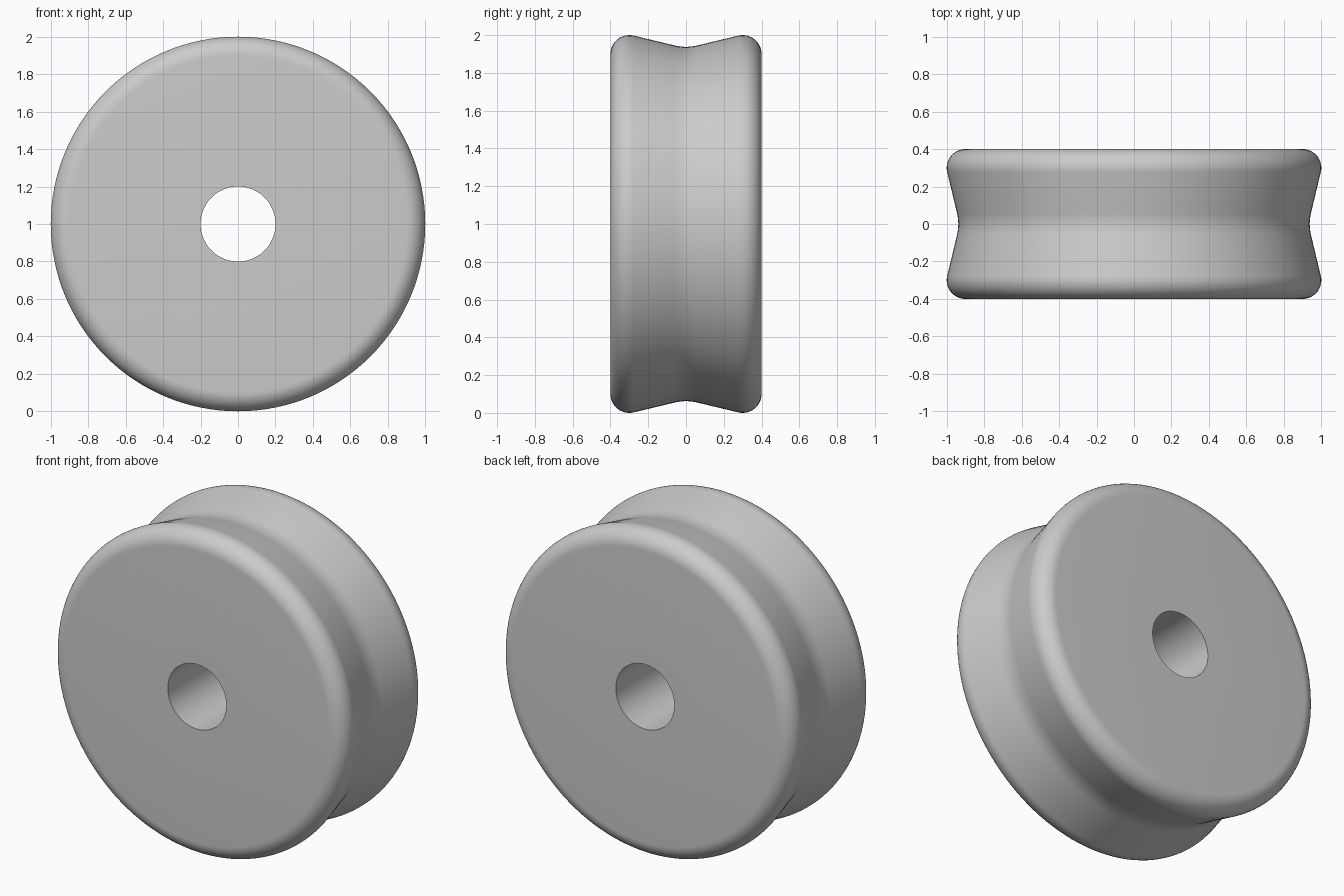
import bpy, bmesh, math
from mathutils import Matrix, Vector

if "Cube" in bpy.data.objects:
    bpy.data.objects.remove(bpy.data.objects["Cube"])

SEGMENTS = 128
HALF_WIDTH, BORE, FILLET = 0.40, 0.20, 0.10
GROOVE_R, GROOVE_ROUND = 0.938, 0.25
SLOPE = math.radians(13.4)

grey = bpy.data.materials.new("light_grey")
grey.diffuse_color = (0.6, 0.6, 0.6, 1)
grey.use_nodes = True
grey.node_tree.nodes["Principled BSDF"].inputs["Base Color"].default_value = grey.diffuse_color

# Half profile as (y, radius): bore edge, rounded rim, sloped groove wall, rounded groove floor
half = [(HALF_WIDTH, BORE)]
for i in range(13):
    a = (math.pi / 2 + SLOPE) * i / 12
    half.append((0.3 + FILLET * math.cos(a), 0.9 + FILLET * math.sin(a)))
for i in range(5):
    a = SLOPE * (1 - i / 4)
    half.append((GROOVE_ROUND * math.sin(a),
                 GROOVE_R + GROOVE_ROUND * (1 - math.cos(a))))
profile = half + [(-y, r) for y, r in reversed(half[:-1])]

# Spin the closed profile around the y axis
bm = bmesh.new()
verts = [bm.verts.new((r, y, 0)) for y, r in profile]
edges = [bm.edges.new((verts[i], verts[(i + 1) % len(verts)])) for i in range(len(verts))]
bmesh.ops.spin(bm, geom=verts + edges, cent=(0, 0, 0), axis=(0, 1, 0),
               angle=2 * math.pi, steps=SEGMENTS, use_merge=True)
bmesh.ops.remove_doubles(bm, verts=bm.verts, dist=1e-5)
bmesh.ops.recalc_face_normals(bm, faces=bm.faces)
bmesh.ops.translate(bm, verts=bm.verts, vec=(0, 0, 1))

mesh = bpy.data.meshes.new("grooved_wheel")
bm.to_mesh(mesh)
bm.free()
wheel = bpy.data.objects.new("grooved_wheel", mesh)
bpy.context.collection.objects.link(wheel)
mesh.materials.append(grey)

# Smooth curves, crisp bore edges
bpy.context.view_layer.objects.active = wheel
wheel.select_set(True)
bpy.ops.object.shade_smooth_by_angle(angle=math.radians(30))
